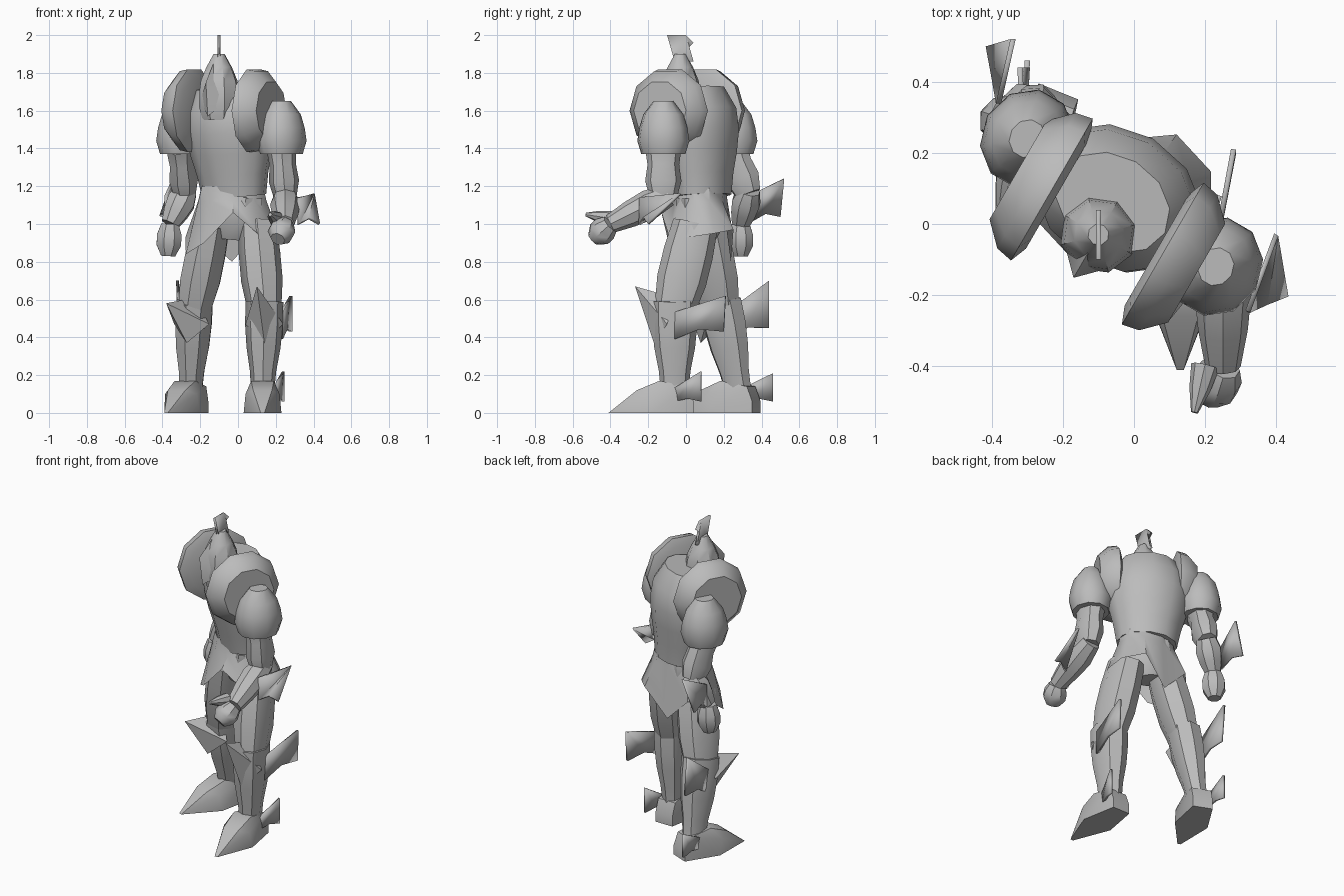
import bpy, bmesh
from math import sin, cos, pi, radians
from mathutils import Vector, Matrix

cube = bpy.data.objects.get("Cube")
if cube:
    bpy.data.objects.remove(cube, do_unlink=True)

GREY = (.5, .5, .5, 1)
steel = bpy.data.materials.new("plain_steel_grey")
steel.use_nodes = True
steel.diffuse_color = GREY
steel.node_tree.nodes["Principled BSDF"].inputs["Base Color"].default_value = GREY
UP = Vector((0, 0, 1))
TWIST = radians(-30)


def finish(name, bm, angle=40):
    bmesh.ops.recalc_face_normals(bm, faces=bm.faces)
    mesh = bpy.data.meshes.new(name)
    bm.to_mesh(mesh)
    bm.free()
    mesh.materials.append(steel)
    mesh.shade_smooth()
    mesh.set_sharp_from_angle(angle=radians(angle))
    ob = bpy.data.objects.new(name, mesh)
    bpy.context.scene.collection.objects.link(ob)
    return ob


def skin(name, rings, caps=True):
    """Bridge closed rings that have equal point counts."""
    bm = bmesh.new()
    loops = [[bm.verts.new(point) for point in ring] for ring in rings]
    count = len(loops[0])
    for low, high in zip(loops, loops[1:]):
        for i in range(count):
            j = (i + 1) % count
            bm.faces.new((low[i], low[j], high[j], high[i]))
    if caps:
        bm.faces.new(loops[0])
        bm.faces.new(loops[-1])
    finish(name, bm)


def column(name, start, end, radii, flat=1, yaw=0, sides=8):
    """Evenly spaced elliptical sections along a straight line."""
    start, end = Vector(start), Vector(end)
    axis = (end - start).normalized()
    depth = axis.cross(Vector((cos(yaw), sin(yaw), 0))).normalized()
    across = depth.cross(axis)
    rings = []
    for k, radius in enumerate(radii):
        centre = start.lerp(end, k / (len(radii) - 1))
        turns = [2 * pi * i / sides for i in range(sides)]
        rings.append([centre + radius * (across * cos(t) + depth * flat * sin(t)) for t in turns])
    skin(name, rings)


def hull(name, points):
    bm = bmesh.new()
    for point in points:
        bm.verts.new(point)
    result = bmesh.ops.convex_hull(bm, input=bm.verts)
    spare = set(result["geom_interior"] + result["geom_unused"])
    bmesh.ops.delete(bm, geom=list(spare), context="VERTS")
    finish(name, bm)


def blade(name, points):
    bm = bmesh.new()
    face = bm.faces.new([bm.verts.new(point) for point in points])
    bmesh.ops.triangulate(bm, faces=[face])
    thickness = finish(name, bm, 25).modifiers.new("thickness", "SOLIDIFY")
    thickness.thickness, thickness.offset = .015, 0


def fin(name, root, top, low, size):
    """Swept blade with two tips and a notched lower edge."""
    top, low = Vector(top), Vector(low)
    base = root - UP * size
    notch = low.lerp(base, .5) + UP * size * .4
    blade(name, [root + UP * size * .8, top, low, notch, base])


# Torso and pelvis
column("torso", (-.02, .09, 1.15), (-.06, .06, 1.72), [.18, .2, .23, .25, .24, .17], .78, TWIST, 12)
column("pelvis", (-.04, .09, .92), (-.02, .08, 1.15), [.1, .18, .17], .7, TWIST)

# Flared skirt with an uneven pointed hem, counted from the left round the back
HEM = [.93, .95, .97, .8, .95, .93, .84, .9, 1.06, .93]


def skirt_ring(width, depth, heights):
    ring = []
    for i, z in enumerate(heights):
        turn = pi * i / 5 - .3
        pull = .75 if z < .82 else 1
        ring.append((-.03 + pull * width * cos(turn), .08 + pull * depth * sin(turn), z))
    return ring


skin("skirt", [skirt_ring(.17, .13, [1.2] * 10), skirt_ring(.19, .14, [1.12] * 10),
               skirt_ring(.26, .21, HEM)], caps=False)

# Helmet, face ridge and crest
head = Vector((-.1, -.03, 1.55))
column("helmet", head, head + UP * .35, [.09, .11, .11, .1, .07, .03], 1, TWIST)
turn = Matrix.Rotation(TWIST, 3, "Z")
ridge = [(0, -.14, .2), (0, -.12, .02), (.08, -.06, .1), (-.08, -.06, .1), (0, -.06, .3)]
hull("face_ridge", [head + turn @ Vector(p) for p in ridge])
crest = [(-.1, 2), (0, 2), (.04, 1.96), (0, 1.92), (.04, 1.86), (-.06, 1.86), (-.04, 1.96)]
blade("helmet_crest", [(head.x, y, z) for y, z in crest])


# Curved collar plates, each a stack of ovals
def collar_ring(offset, size):
    ring = []
    for i in range(10):
        t = pi * i / 5
        local = Vector((offset, size * cos(t) - .05, size * sin(t) + 1.6))
        ring.append(turn @ local + Vector((-.05, .05, 0)))
    return ring


for label, side in (("left", 1), ("right", -1)):
    layers = ((.16, .18), (.18, .23), (.23, .22), (.29, .16))
    skin(label + "_collar_plate", [collar_ring(side * x, size) for x, size in layers])

# Joints and armour tips of the two posed sides
POSE = {
    "left": dict(side=1, yaw=0,
                 shoulder=(.23, -.12, 1.4), elbow=(.25, -.12, 1.14),
                 wrist=(.25, -.4, 1), knuckle=(.21, -.49, .92),
                 hip=(.1, .05, 1), knee=(.14, -.06, .55), ankle=(.13, -.06, .1),
                 spike=(.1, -.27, .67),
                 arm_fin=((.4, -.03, 1.16), (.43, -.2, 1)),
                 knee_fin=((.28, .21, .62), (.28, .2, .43)),
                 ankle_fin=((.24, .08, .22), (.24, .08, .06))),
    "right": dict(side=-1, yaw=radians(-22),
                  shoulder=(-.3, .24, 1.4), elbow=(-.28, .33, 1.16),
                  wrist=(-.36, .29, 1), knuckle=(-.37, .29, .83),
                  hip=(-.14, .1, 1), knee=(-.23, .18, .55), ankle=(-.25, .28, .1),
                  spike=(-.38, 0, .58),
                  arm_fin=((-.34, .52, 1.24), (-.41, .5, 1.04)),
                  knee_fin=((-.32, .44, .7), (-.3, .44, .45)),
                  ankle_fin=((-.3, .46, .21), (-.3, .46, .06))),
}
# One half of a pointed boot, heel to toe
BOOT = [(.06, .1, 0), (.06, .1, .06), (.06, .07, .14), (.06, -.08, .17),
        (.05, -.2, .12), (.09, -.14, .1), (.1, -.12, 0), (.01, -.35, 0)]

for label, p in POSE.items():
    yaw, side = p["yaw"], p["side"]
    shoulder, elbow, wrist, hip, knee, ankle = [
        Vector(p[joint]) for joint in ("shoulder", "elbow", "wrist", "hip", "knee", "ankle")]
    out = side * Vector((cos(yaw), sin(yaw), 0))
    front = Vector((sin(yaw), -cos(yaw), 0))

    # Arm
    guard = shoulder - UP * .03
    column(label + "_shoulder_guard", guard, guard + UP * .28, [.11, .13, .12, .1, .05], 1.1, TWIST, 10)
    column(label + "_upper_arm", shoulder, elbow, [.08, .07, .08, .06], 1.2, yaw)
    column(label + "_forearm", elbow.lerp(wrist, -.1), wrist, [.06, .08, .07, .05], 1, yaw)
    column(label + "_fist", wrist, p["knuckle"], [.05, .07, .07, .04], 1, yaw)
    fin(label + "_forearm_fin", elbow.lerp(wrist, .45) + out * .07, *p["arm_fin"], .08)

    # Leg
    column(label + "_thigh", hip, knee, [.1, .11, .11, .09], 1.2, yaw)
    column(label + "_greave", knee + UP * .04, ankle, [.1, .1, .09, .07, .06], 1.2, yaw)
    guard_edge = [knee + across * .1 + front * .04 - UP * .08 for across in (out, -out)]
    hull(label + "_knee_guard", guard_edge + [Vector(p["spike"]), knee + UP * .06,
                                              knee + front * .11 - UP * .18])
    fin(label + "_knee_fin", knee + out * .09 - UP * .08, *p["knee_fin"], .08)
    fin(label + "_ankle_fin", ankle + out * .06, *p["ankle_fin"], .04)
    floor = Vector((ankle.x, ankle.y, 0))
    hull(label + "_boot", [floor + out * x * mirror - front * y + UP * z
                           for x, y, z in BOOT for mirror in (1, -1)])

# Pointing finger of the left hand
column("left_pointing_finger", (.2, -.4, 1.03), (.17, -.53, 1.05), [.04, .03, .01])
